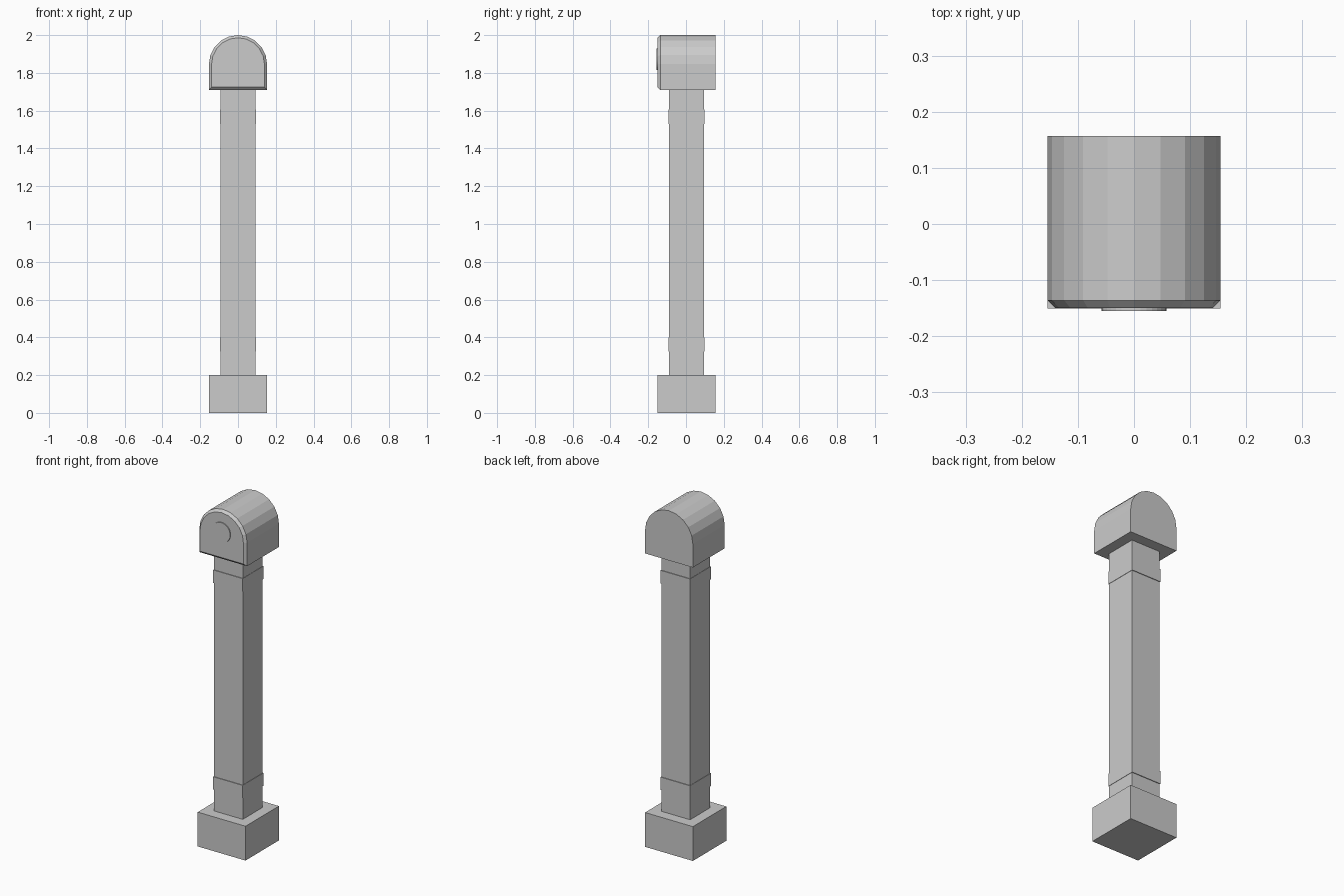
import bpy
import bmesh
from math import cos, sin, pi

if "Cube" in bpy.data.objects:
    bpy.data.objects.remove(bpy.data.objects["Cube"])

stone = bpy.data.materials.new("pale grey stone")
stone.use_nodes = True
stone.diffuse_color = (0.6, 0.6, 0.6, 1)
stone.node_tree.nodes["Principled BSDF"].inputs["Base Color"].default_value = (0.6, 0.6, 0.6, 1)

MID_Y = 0.003   # depth centre of the post
HALF = 0.154    # half width of base and cap


def finish(name, bm):
    bmesh.ops.recalc_face_normals(bm, faces=bm.faces[:])
    mesh = bpy.data.meshes.new(name)
    bm.to_mesh(mesh)
    bm.free()
    mesh.materials.append(stone)
    obj = bpy.data.objects.new(name, mesh)
    bpy.context.collection.objects.link(obj)
    return obj


def box(name, half_x, half_y, low, high):
    bm = bmesh.new()
    bmesh.ops.create_cube(bm, size=2)
    for v in bm.verts:
        v.co.x *= half_x
        v.co.y = MID_Y + v.co.y * half_y
        v.co.z = high if v.co.z > 0 else low
    return finish(name, bm)


# Square base, shaft and its two thin bands
box("base", HALF, HALF, 0, 0.2)
box("shaft", 0.093, 0.092, 0.2, 1.71)
box("lower_band", 0.095, 0.096, 0.325, 0.4)
box("upper_band", 0.095, 0.096, 1.53, 1.605)


# Arched cap: profile rings from front to back, the front ring inset as a chamfer
def arch(inset, y):
    r = HALF - inset
    pts = [(-r, 1.71 + inset), (r, 1.71 + inset)]
    pts += [(r * cos(pi * i / 10), 2 - HALF + r * sin(pi * i / 10)) for i in range(11)]
    return [(x, y, z) for x, z in pts]


bm = bmesh.new()
rings = [[bm.verts.new(p) for p in arch(inset, y)]
         for inset, y in ((0.014, -0.15), (0, -0.136), (0, 0.157))]
for a, b in zip(rings, rings[1:]):
    for i in range(len(a)):
        bm.faces.new((a[i - 1], a[i], b[i], b[i - 1]))
bm.faces.new(rings[0])
bm.faces.new(rings[-1])
finish("arched_cap", bm)

# Shallow round boss on the front of the cap
bm = bmesh.new()
bmesh.ops.create_cone(bm, cap_ends=True, segments=32, radius1=0.058, radius2=0.058, depth=0.008)
for v in bm.verts:
    x, y, z = v.co
    v.co = (x, z - 0.151, y + 1.872)
finish("front_boss", bm)
